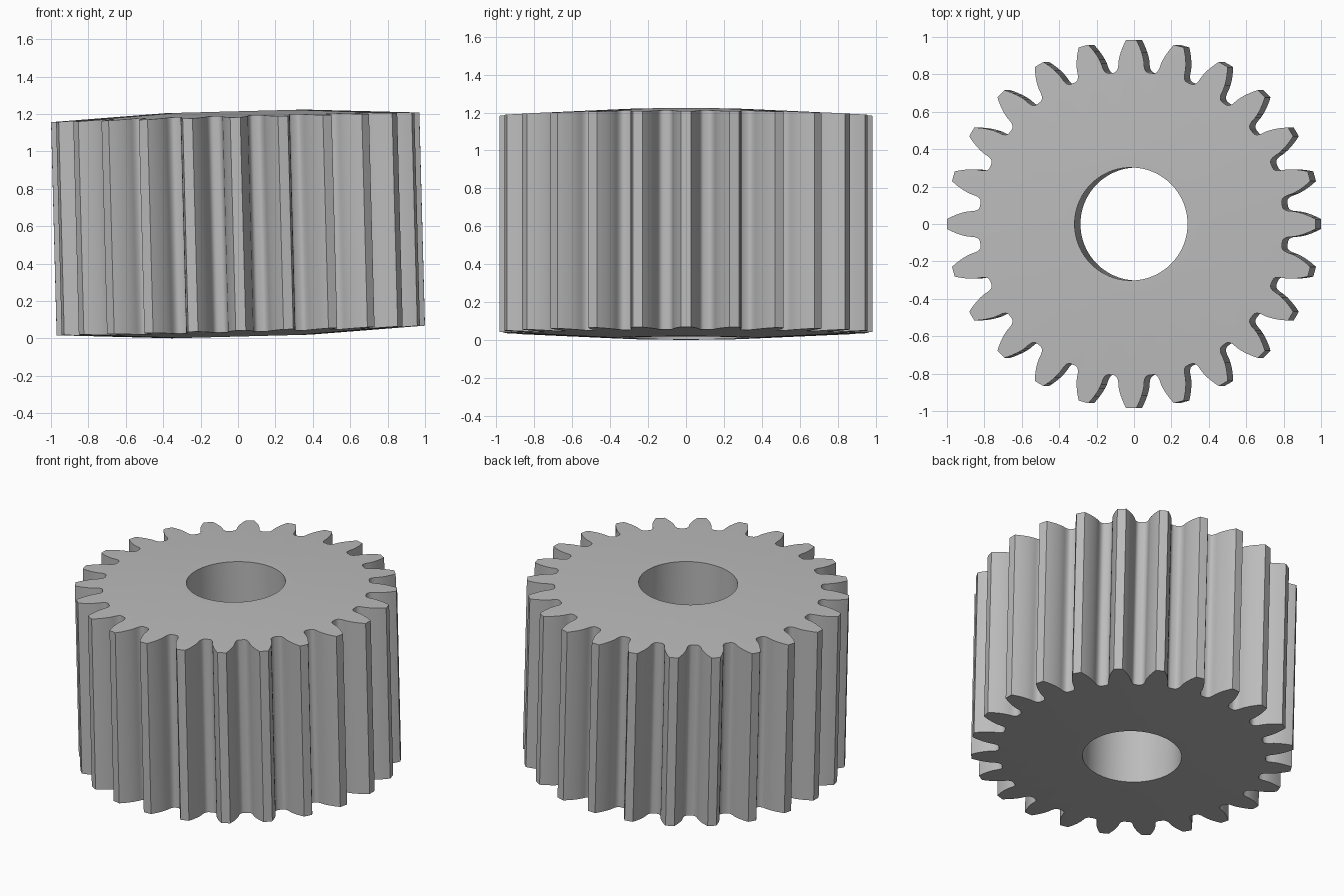
import bpy, bmesh, math

if "Cube" in bpy.data.objects:
    bpy.data.objects.remove(bpy.data.objects["Cube"])

TEETH = 24
TIP_R, PITCH_R, ROOT_R = 0.985, 0.909, 0.814
HUB_R, BORE_R = 0.37, 0.302
HUB_H, RIM_H = 0.602, 0.57          # half heights at the hub and at the tooth tips
CENTRE_Z = 0.6125
PRESSURE = math.radians(20)
BASE_R = PITCH_R * math.cos(PRESSURE)


def inv(a):
    return math.tan(a) - a


def half_angle(r):
    """Half the angular width of an involute tooth at radius r."""
    return math.pi / (2 * TEETH) + inv(PRESSURE) - inv(math.acos(min(1, BASE_R / r)))


def half_height(r):
    """The end faces are flat near the bore and slope gently to the rim."""
    t = max(0, (r - HUB_R) / (TIP_R - HUB_R))
    return HUB_H + (RIM_H - HUB_H) * t


# Half tooth: rounded root, then involute flank up to the tip
flank = [(ROOT_R, 0.114), (0.817, 0.103), (0.823, 0.094), (0.833, 0.087), (0.846, 0.082)]
flank += [(r, half_angle(r)) for r in (0.858, 0.875, 0.895, 0.92, 0.945, 0.966, TIP_R)]
tooth = [(ROOT_R, -math.pi / TEETH)] + [(r, -a) for r, a in flank]
tooth += [(TIP_R, 0)] + [(r, a) for r, a in reversed(flank)]
outline = [(r, a + i * 2 * math.pi / TEETH) for i in range(TEETH) for r, a in tooth]

bm = bmesh.new()


def ring(radius, side):
    verts = []
    for r, a in outline:
        r = radius or r
        verts.append(bm.verts.new((r * math.cos(a), r * math.sin(a), side * half_height(r))))
    return verts


# Closed loop of rings: bore, top hub, top teeth, bottom teeth, bottom hub, bore
rings = [ring(BORE_R, 1), ring(HUB_R, 1), ring(None, 1),
         ring(None, -1), ring(HUB_R, -1), ring(BORE_R, -1)]
n = len(outline)
for k, upper in enumerate(rings):
    lower = rings[(k + 1) % len(rings)]
    for i in range(n):
        j = (i + 1) % n
        bm.faces.new((upper[i], lower[i], lower[j], upper[j]))
bmesh.ops.recalc_face_normals(bm, faces=bm.faces)
mesh = bpy.data.meshes.new("gear")
bm.to_mesh(mesh)
bm.free()

# Gear wheel, leaning slightly to the left
gear = bpy.data.objects.new("gear", mesh)
bpy.context.collection.objects.link(gear)
gear.location.z = CENTRE_Z
gear.rotation_euler.y = math.radians(-1.5)

steel = bpy.data.materials.new("grey steel")
steel.diffuse_color = (0.5, 0.5, 0.5, 1)
steel.use_nodes = True
steel.node_tree.nodes["Principled BSDF"].inputs["Base Color"].default_value = steel.diffuse_color
mesh.materials.append(steel)

bpy.context.view_layer.objects.active = gear
gear.select_set(True)
bpy.ops.object.shade_smooth_by_angle(angle=math.radians(30))
